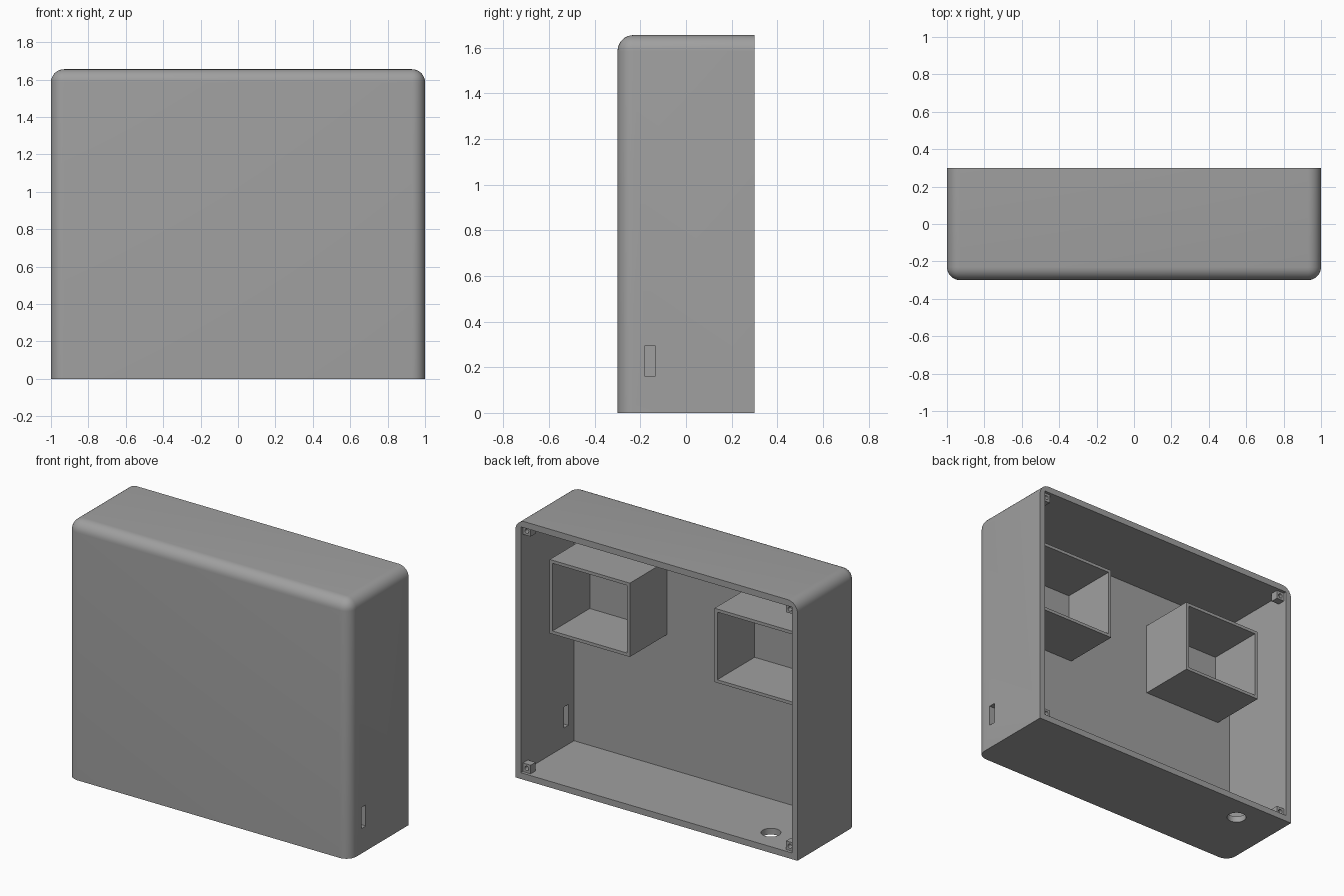
import bpy, bmesh, math
from mathutils import Matrix, Vector

if "Cube" in bpy.data.objects:
    bpy.data.objects.remove(bpy.data.objects["Cube"])

grey = bpy.data.materials.new("grey plastic")
grey.diffuse_color = (0.35, 0.35, 0.35, 1)
grey.use_nodes = True
grey.node_tree.nodes["Principled BSDF"].inputs["Base Color"].default_value = grey.diffuse_color

W, D, H = 1.0, 0.30, 1.655        # half width, half depth, height
WALL, PLATE, R = 0.04, 0.063, 0.07  # side wall, front plate, outer rounding


def finish(name, bm):
    me = bpy.data.meshes.new(name)
    bm.to_mesh(me)
    bm.free()
    ob = bpy.data.objects.new(name, me)
    bpy.context.collection.objects.link(ob)
    me.materials.append(grey)
    return ob


def box(name, lo, hi, round_edge=None, radius=0):
    bm = bmesh.new()
    lo, hi = Vector(lo), Vector(hi)
    size = hi - lo
    bmesh.ops.create_cube(bm, size=1, matrix=Matrix.Translation((lo + hi) / 2)
                          @ Matrix.Diagonal((*size, 1)))
    if round_edge:
        edges = [e for e in bm.edges if round_edge((e.verts[0].co + e.verts[1].co) / 2)]
        bmesh.ops.bevel(bm, geom=edges, offset=radius, offset_type='OFFSET',
                        segments=8, profile=0.5, affect='EDGES')
    return finish(name, bm)


def cylinder(name, center, radius, length, axis, sides=32):
    bm = bmesh.new()
    turn = Matrix.Rotation(math.pi / 2, 4, 'X') if axis == 'Y' else Matrix()
    bmesh.ops.create_cone(bm, cap_ends=True, segments=sides, radius1=radius, radius2=radius,
                          depth=length, matrix=Matrix.Translation(center) @ turn)
    return finish(name, bm)


def cut(ob, cutter):
    mod = ob.modifiers.new("cut", 'BOOLEAN')
    mod.operation, mod.solver, mod.object = 'DIFFERENCE', 'EXACT', cutter
    bpy.context.view_layer.objects.active = ob
    bpy.ops.object.modifier_apply(modifier=mod.name)
    bpy.data.objects.remove(cutter)


# Housing: rounded front, top and side edges; square base and open back
def rounded(c):
    front, top, side = c.y < -D + .01, c.z > H - .01, abs(c.x) > W - .01
    return front + top + side == 2 and c.z > .01 and c.y < D - .01


housing = box("housing", (-W, -D, 0), (W, D, H), rounded, R)
cut(housing, box("cavity", (-W + WALL, -D + PLATE, WALL), (W - WALL, D + .1, H - WALL)))
# Slot in the right wall and round cable hole in the base
cut(housing, box("slot", (W - .1, -.18, .16), (W + .1, -.135, .295)))
cut(housing, cylinder("cable_hole", (-.70, .14, 0), .058, .2, 'Z'))

# Two open square sleeves standing on the inside of the front plate
for side, label in ((1, "right"), (-1, "left")):
    x0, x1 = sorted((side * .30, side * .868))
    z0, z1, t = .897, 1.37, .02
    sleeve = box(label + "_sleeve", (x0, -D + PLATE - .01, z0), (x1, .14, z1))
    cut(sleeve, box("sleeve_opening", (x0 + t, -.4, z0 + t), (x1 - t, .3, z1 - t)))

# Screw blocks in the four corners of the back opening
S = .055
for side, label in ((1, "right"), (-1, "left")):
    for z, level in ((WALL + S / 2, "lower"), (H - WALL - S / 2, "upper")):
        x = side * (W - WALL - S / 2)
        block = box(f"{level}_{label}_screw_block", (x - S / 2, .23, z - S / 2),
                    (x + S / 2, .28, z + S / 2))
        cut(block, cylinder("screw_hole", (x, .28, z), .014, .08, 'Y', 16))

# Smooth the rounded surfaces, keep sharp edges
bpy.ops.object.select_all(action='DESELECT')
for ob in bpy.context.scene.objects:
    ob.select_set(True)
bpy.context.view_layer.objects.active = housing
bpy.ops.object.shade_smooth_by_angle(angle=math.radians(30))
